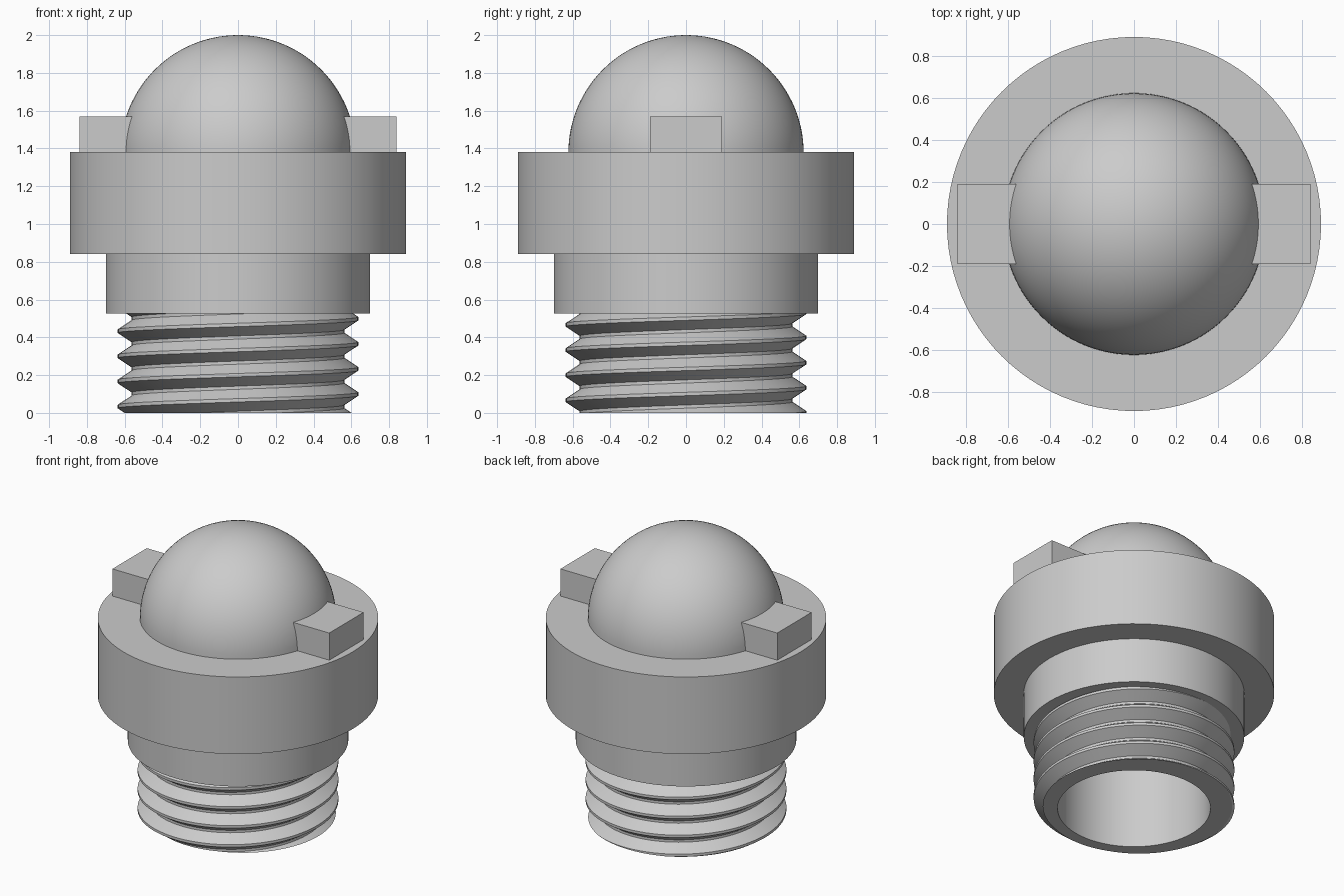
import bpy, bmesh, math
from mathutils import Vector

cube = bpy.data.objects.get("Cube")
if cube:
    bpy.data.objects.remove(cube, do_unlink=True)

SEG = 96
BORE = 0.485
SEAT = 1.38      # height of the collar's top face

grey = bpy.data.materials.new("plain grey")
grey.use_nodes = True
grey.diffuse_color = (0.6, 0.6, 0.6, 1)
grey.node_tree.nodes["Principled BSDF"].inputs["Base Color"].default_value = (0.6, 0.6, 0.6, 1)


def finish(name, bm, smooth=True):
    bmesh.ops.recalc_face_normals(bm, faces=bm.faces)
    mesh = bpy.data.meshes.new(name)
    bm.to_mesh(mesh)
    bm.free()
    mesh.materials.append(grey)
    obj = bpy.data.objects.new(name, mesh)
    bpy.context.collection.objects.link(obj)
    bpy.ops.object.select_all(action='DESELECT')
    obj.select_set(True)
    bpy.context.view_layer.objects.active = obj
    if smooth:
        bpy.ops.object.shade_smooth_by_angle(angle=math.radians(30))
    return obj


def lathe(name, profile):
    bm = bmesh.new()
    verts = [bm.verts.new((r, 0, z)) for r, z in profile]
    edges = [bm.edges.new(pair) for pair in zip(verts, verts[1:])]
    bmesh.ops.spin(bm, geom=verts + edges, cent=(0, 0, 0), axis=(0, 0, 1),
                   angle=math.tau, steps=SEG, use_duplicate=False)
    bmesh.ops.remove_doubles(bm, verts=bm.verts, dist=1e-5)
    return finish(name, bm)


# Stepped collar, open along the bore
lathe("collar", [(BORE, 0.525), (0.70, 0.525), (0.70, 0.84), (0.89, 0.84),
                 (0.89, SEAT), (BORE, SEAT)])

# Hemispherical dome
R = 2 - SEAT + 0.003
STEPS = 28
lathe("dome", [(R * math.cos(a), 2 - R + R * math.sin(a))
               for a in (math.pi / 2 * i / STEPS for i in range(STEPS + 1))])

# Two tabs running into the sides of the dome
for side, x in (("left", 0.69), ("right", -0.69)):
    bm = bmesh.new()
    bmesh.ops.create_cube(bm, size=1)
    bmesh.ops.scale(bm, vec=(0.30, 0.38, 0.195), verts=bm.verts)
    bmesh.ops.translate(bm, vec=(x, 0, SEAT - 0.005 + 0.0975), verts=bm.verts)
    finish(side + "_tab", bm, smooth=False)

# Right-handed screw thread: one continuous helical strip
PITCH, ROOT, CREST, TURNS = 0.133, 0.563, 0.637, 7
tooth = [(CREST, -0.009), (CREST, 0.009), (ROOT, 0.058), (ROOT, 0.075)]
rows = len(tooth)
bm = bmesh.new()
grid = []
for j in range(SEG):
    a = math.tau * j / SEG
    column = []
    for k in range(TURNS * rows):
        r, dz = tooth[k % rows]
        z = 0.1 + PITCH * (k // rows - 2 + j / SEG) + dz
        column.append(bm.verts.new((r * math.cos(a), r * math.sin(a), z)))
    grid.append(column)
for j in range(SEG):
    shift = rows if j == SEG - 1 else 0
    here, there = grid[j], grid[(j + 1) % SEG]
    for k in range((TURNS - 1) * rows - 1):
        bm.faces.new((here[k], there[k + shift], there[k + 1 + shift], here[k + 1]))


def trim(z, direction):
    geom = bm.verts[:] + bm.edges[:] + bm.faces[:]
    cut = bmesh.ops.bisect_plane(bm, geom=geom, dist=1e-6, plane_co=(0, 0, z),
                                 plane_no=(0, 0, direction), clear_outer=True)
    return [e for e in cut["geom_cut"] if isinstance(e, bmesh.types.BMEdge)]


trim(0.535, 1)
rim = trim(0, -1)


def extrude(edges):
    out = bmesh.ops.extrude_edge_only(bm, edges=edges)["geom"]
    return ([v for v in out if isinstance(v, bmesh.types.BMVert)],
            [e for e in out if isinstance(e, bmesh.types.BMEdge)])


# Bottom ring, bore wall and bore ceiling
verts, edges = extrude(rim)
for v in verts:
    v.co = Vector((v.co.x, v.co.y, 0)).normalized() * BORE
verts, edges = extrude(edges)
for v in verts:
    v.co.z = SEAT
bmesh.ops.contextual_create(bm, geom=edges)
finish("threaded_stem", bm)
